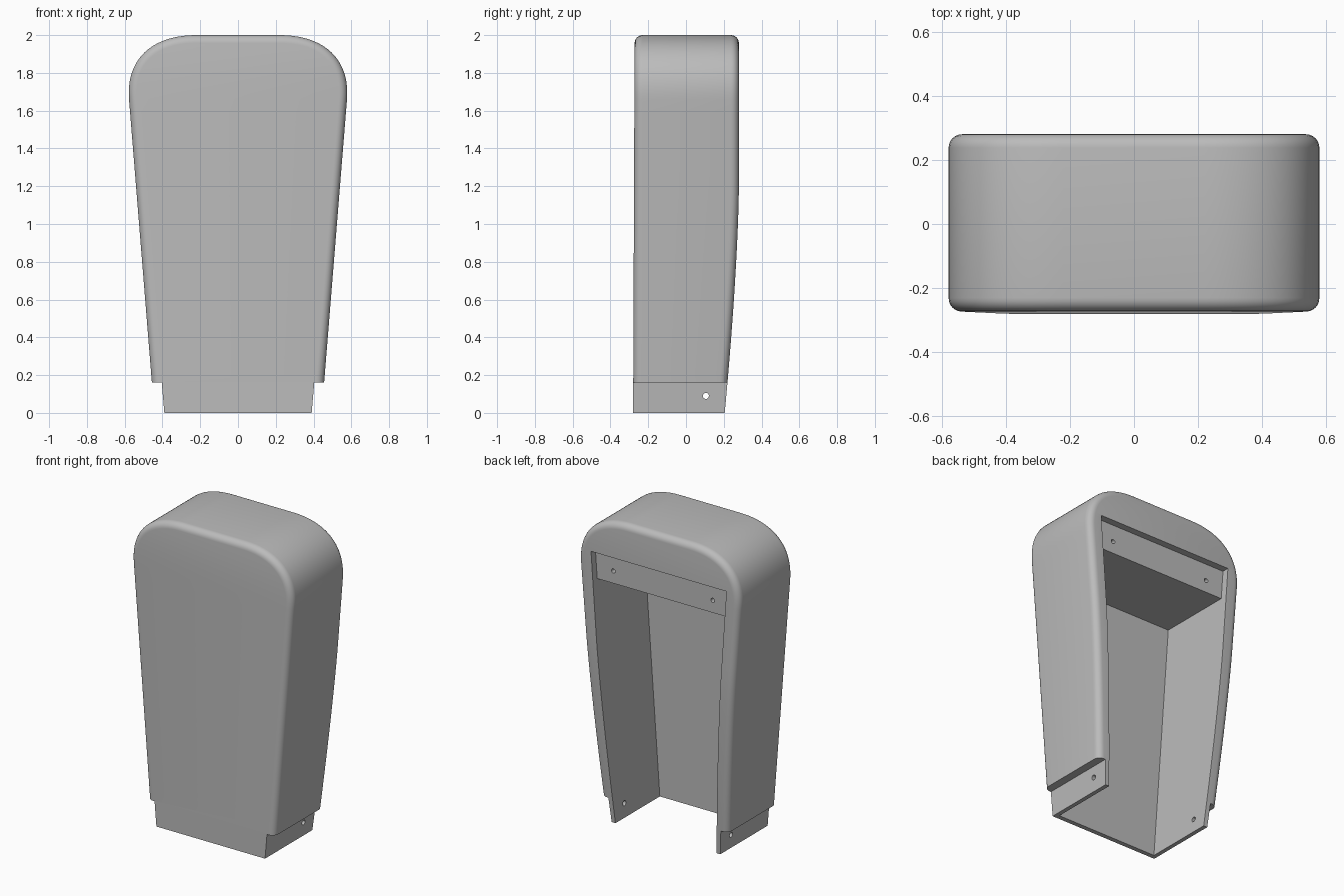
import bpy
import bmesh
from math import sin, cos, pi
from mathutils import Vector, Matrix

old = bpy.data.objects.get("Cube")
if old:
    bpy.data.objects.remove(old, do_unlink=True)

grey = bpy.data.materials.new("plain grey")
grey.use_nodes = True
color = (0.5, 0.5, 0.5, 1)
grey.diffuse_color = color
grey.node_tree.nodes["Principled BSDF"].inputs["Base Color"].default_value = color


def finish(name, bm):
    bmesh.ops.recalc_face_normals(bm, faces=bm.faces)
    mesh = bpy.data.meshes.new(name)
    bm.to_mesh(mesh)
    bm.free()
    mesh.materials.append(grey)
    ob = bpy.data.objects.new(name, mesh)
    bpy.context.collection.objects.link(ob)
    return ob


def front_y(z):
    return -0.28 + 0.004 * z


def back_y(z):
    return 0.28 - 0.075 * max(0, (1.2 - z) / 1.2) ** 1.5


def side_outline():
    """Right half of the silhouette: tapered side, then a soft top corner."""
    low, high = Vector((0.443, 0)), Vector((0.577, 1.66))
    pts = [low.lerp(high, i / 24) for i in range(24)]
    corner, end = Vector((0.604, 2)), Vector((0.22, 2))
    h1, h2 = high.lerp(corner, 0.62), end.lerp(corner, 0.62)
    for i in range(21):
        t = i / 20
        s = 1 - t
        pts.append(high * s**3 + h1 * 3 * s * s * t + h2 * 3 * s * t * t + end * t**3)
    return pts


def inset(pts, d):
    out = []
    for i, p in enumerate(pts):
        a, b = pts[max(i - 1, 0)], pts[min(i + 1, len(pts) - 1)]
        t = (b - a).normalized()
        n = Vector((t.y, -t.x))
        if i == len(pts) - 1:
            n = Vector((0, 1))
        q = p - n * d
        if i == 0:
            q.y = p.y
        out.append(q)
    return out


# Body: rings from front to back with rounded rims, closed by cross strips
def make_body(radius=0.042, steps=6):
    bm = bmesh.new()
    half = side_outline()
    angles = [pi / 2 * k / steps for k in range(steps + 1)]
    rims = [(a, front_y, 1) for a in angles] + [(a, back_y, -1) for a in reversed(angles)]
    rings = []
    for a, base, sign in rims:
        right = inset(half, radius * (1 - sin(a)))
        chain = right + [Vector((-p.x, p.y)) for p in reversed(right)]
        depth = sign * radius * (1 - cos(a))
        rings.append([bm.verts.new((p.x, base(p.y) + depth, p.y)) for p in chain])
    n = len(rings[0])
    for a, b in zip(rings, rings[1:]):
        for i in range(n - 1):
            bm.faces.new((a[i], a[i + 1], b[i + 1], b[i]))
    for ring in (rings[0], rings[-1]):
        for i in range(n // 2 - 1):
            bm.faces.new((ring[i], ring[i + 1], ring[n - 2 - i], ring[n - 1 - i]))
    bm.faces.new([r[0] for r in rings] + [r[-1] for r in reversed(rings)])
    return finish("cover_body", bm)


def prism(name, profile, x_min, x_max):
    """Sweep a (y, z) profile along x between two limits that depend on z."""
    bm = bmesh.new()
    a = [bm.verts.new((x_min(z), y, z)) for y, z in profile]
    b = [bm.verts.new((x_max(z), y, z)) for y, z in profile]
    bm.faces.new(a)
    bm.faces.new(b)
    for i in range(len(a)):
        j = (i + 1) % len(a)
        bm.faces.new((a[i], a[j], b[j], b[i]))
    return finish(name, bm)


def drill(name, center, axis, length, radius=0.016):
    bm = bmesh.new()
    turn = Matrix.Rotation(pi / 2, 4, "Y" if axis == "x" else "X")
    bmesh.ops.create_cone(bm, cap_ends=True, segments=24, radius1=radius, radius2=radius,
                          depth=length, matrix=Matrix.Translation(center) @ turn)
    return finish(name, bm)


def cut(ob, cutter):
    cutter.hide_render = True
    mod = ob.modifiers.new("cut", "BOOLEAN")
    mod.operation = "DIFFERENCE"
    mod.solver = "EXACT"
    mod.object = cutter
    bpy.context.view_layer.objects.active = ob
    bpy.ops.object.modifier_apply(modifier=mod.name)
    bpy.data.objects.remove(cutter, do_unlink=True)


body = make_body()


# Open cavity with a shallow ledge for the mounting strip at its top
def cavity_x(z):
    return 0.363 + 0.07 * z


opening = [(-0.25, -0.1), (-0.25, 1.57), (0.235, 1.57), (0.235, 1.76), (0.6, 1.76), (0.6, -0.1)]
cut(body, prism("cavity", opening, lambda z: -cavity_x(z), cavity_x))

# Stepped-in skirt at the foot
step = [(-0.6, -0.1), (-0.6, 0.16), (0.6, 0.16), (0.6, -0.1)]
for s in (-1, 1):
    cut(body, prism("skirt_step", step, lambda z: s * (0.39 + 0.085 * z), lambda z: s))

# Screw holes in the skirt and the mounting strip
cut(body, drill("skirt_hole", (0, 0.105, 0.09), "x", 2))
for s in (-1, 1):
    cut(body, drill("strip_hole", (s * 0.357, 0.235, 1.65), "y", 0.2, 0.014))

bpy.ops.object.select_all(action="DESELECT")
body.select_set(True)
bpy.context.view_layer.objects.active = body
bpy.ops.object.shade_smooth_by_angle(angle=pi / 6)
